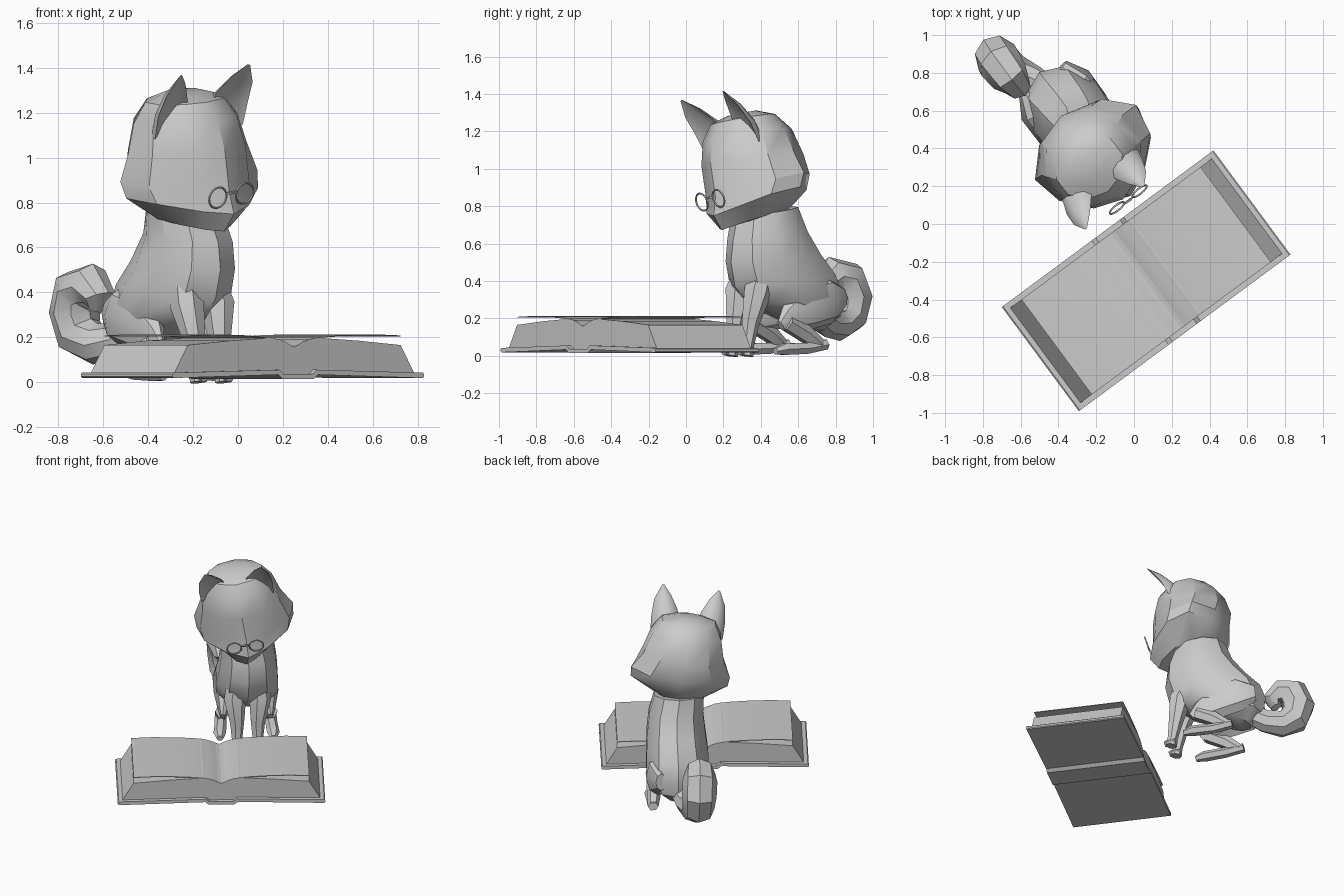
import bpy, bmesh
from math import radians, sin, cos, pi
from mathutils import Matrix, Vector

cube = bpy.data.objects.get("Cube")
if cube:
    bpy.data.objects.remove(cube, do_unlink=True)

grey = bpy.data.materials.new("light_grey")
grey.use_nodes = True
colour = (0.6, 0.6, 0.6, 1)
grey.diffuse_color = colour
grey.node_tree.nodes["Principled BSDF"].inputs["Base Color"].default_value = colour

# The whole scene is turned about z; the head also rolls sideways
TURN = Matrix.Rotation(radians(36.5), 4, "Z")
PIVOT = Vector((0.04, 0.4, 0.85))
HEAD = (TURN @ Matrix.Translation(PIVOT)
        @ Matrix.Rotation(radians(-7.5), 4, "Y") @ Matrix.Translation(-PIVOT))


def finish(name, bm, matrix, angle):
    bmesh.ops.recalc_face_normals(bm, faces=bm.faces)
    mesh = bpy.data.meshes.new(name)
    bm.to_mesh(mesh)
    bm.free()
    mesh.transform(matrix)
    mesh.materials.append(grey)
    ob = bpy.data.objects.new(name, mesh)
    bpy.context.collection.objects.link(ob)
    bpy.ops.object.select_all(action="DESELECT")
    ob.select_set(True)
    bpy.context.view_layer.objects.active = ob
    bpy.ops.object.shade_smooth_by_angle(angle=radians(angle))


def skin(name, rings, matrix, angle=28, closed=False):
    """Join rings of points into a surface, capped unless it is a closed loop."""
    bm = bmesh.new()
    loops = [[bm.verts.new(p) for p in ring] for ring in rings]
    n = len(loops[0])
    pairs = list(zip(loops, loops[1:]))
    if closed:
        pairs.append((loops[-1], loops[0]))
    for a, b in pairs:
        for i in range(n):
            j = (i + 1) % n
            bm.faces.new((a[i], a[j], b[j], b[i]))
    if not closed:
        bm.faces.new(loops[0])
        bm.faces.new(loops[-1])
    finish(name, bm, matrix, angle)


def oval(cx, hw, yf, zf, yb, zb, lift=0, pinch=0, n=10):
    """Tilted oval: front and back points, half width, raised sides, pinched front."""
    pts = []
    for i in range(n):
        t = 2 * pi * i / n
        s = (1 - cos(t)) / 2
        x = cx + hw * sin(t) * (1 - pinch * max(0, cos(t)))
        pts.append((x, yf + (yb - yf) * s, zf + (zb - zf) * s + lift * sin(t) ** 2))
    return pts


def tube(name, path, n=7, wide=1.0, matrix=TURN, angle=35):
    """Tapered tube along points given as x, y, z, radius."""
    rings = []
    for i, p in enumerate(path):
        a, b = path[max(i - 1, 0)], path[min(i + 1, len(path) - 1)]
        along = (Vector(b[:3]) - Vector(a[:3])).normalized()
        side = Vector((1, 0, 0))
        side = (side - along * side.dot(along)).normalized()
        other = along.cross(side)
        rings.append([Vector(p[:3]) + p[3] * (side * wide * cos(2 * pi * k / n)
                      + other * sin(2 * pi * k / n)) for k in range(n)])
    skin(name, rings, matrix, angle)


def extrude(name, outline, y0, y1, angle=28):
    """Sweep an x-z outline from y0 to y1."""
    skin(name, [[(x, y, z) for x, z in outline] for y in (y0, y1)], TURN, angle)


# Body: seated, broad hips, full chest, neck
skin("body", [
    oval(0.07, 0.10, 0.62, 0.19, 0.84, 0.13),
    oval(0.075, 0.19, 0.50, 0.23, 0.93, 0.21),
    oval(0.075, 0.22, 0.36, 0.28, 0.945, 0.33),
    oval(0.075, 0.218, 0.27, 0.37, 0.905, 0.44),
    oval(0.08, 0.205, 0.24, 0.50, 0.80, 0.55),
    oval(0.08, 0.19, 0.255, 0.62, 0.71, 0.67),
    oval(0.06, 0.175, 0.30, 0.75, 0.66, 0.80)], TURN, 34)

# Head: jaw band flaring to pointed cheeks, then a domed skull
skin("head", [
    oval(0.04, 0.17, 0.19, 0.67, 0.60, 0.76, 0.02, 0.4),
    oval(0.06, 0.345, 0.13, 0.745, 0.66, 0.85, 0.05, 0.45),
    oval(0.062, 0.353, 0.15, 0.845, 0.685, 0.94, 0.03, 0.32),
    oval(0.055, 0.285, 0.14, 1.03, 0.69, 1.06, 0, 0.1),
    oval(0.05, 0.245, 0.165, 1.16, 0.64, 1.2),
    oval(0.045, 0.19, 0.22, 1.25, 0.55, 1.285),
    oval(0.04, 0.09, 0.31, 1.29, 0.46, 1.31)], HEAD, 32)


# Ears: cupped towards the front and swept forward
def ear(name, s):
    rings = []
    for x, y, z, w in ((0.15, 0.30, 1.15, 0.095), (0.165, 0.25, 1.25, 0.085),
                       (0.185, 0.185, 1.33, 0.055), (0.19, 0.13, 1.395, 0.006)):
        ring = []
        for k in range(10):
            t = 2 * pi * k / 10
            depth = sin(t) * 0.9 if k < 5 else -sin(t) * 0.25
            ring.append((0.04 + s * (x + w * cos(t)), y + w * depth,
                         z - 0.35 * w * cos(t)))
        rings.append(ring)
    skin(name, rings, HEAD, 40)


# Spectacles: two rims joined by a bridge, leaning forward at the top
def rim(name, cx):
    tilt = Matrix.Translation((cx, 0.122, 0.83)) @ Matrix.Rotation(radians(17), 4, "X")
    rings = []
    for i in range(24):
        t = 2 * pi * i / 24
        rings.append([])
        for k in range(6):
            a = 2 * pi * k / 6
            r = 0.048 + 0.005 * cos(a)
            rings[-1].append(tilt @ Vector((r * cos(t), 0.005 * sin(a), r * sin(t))))
    skin(name, rings, HEAD, 60, closed=True)


for side, s in (("left", 1), ("right", -1)):
    ear(side + "_ear", s)
    rim(side + "_spectacle_rim", 0.050 + s * 0.075)
    # Front leg tapering from inside the chest to a small paw
    x = 0.07 + s * 0.07
    tube(side + "_front_leg", [
        (x - s * 0.01, 0.42, 0.50, 0.07), (x + s * 0.015, 0.36, 0.34, 0.078),
        (x, 0.325, 0.18, 0.05), (x, 0.305, 0.06, 0.036), (x, 0.295, 0.0, 0.04)])
    tube(side + "_front_paw", [
        (x, 0.33, 0.028, 0.027), (x, 0.285, 0.028, 0.028), (x, 0.25, 0.018, 0.018)], 6, 1.3)
    # Hind leg: broad thigh forward to the knee, shin back to the heel, flat foot
    x = 0.07 + s * 0.15
    tube(side + "_thigh", [
        (x - s * 0.03, 0.90, 0.31, 0.06), (x - s * 0.01, 0.79, 0.30, 0.13),
        (x - s * 0.01, 0.64, 0.26, 0.125), (x, 0.52, 0.20, 0.075),
        (x + s * 0.01, 0.46, 0.16, 0.03)], 8, 0.62)
    tube(side + "_shin", [
        (x + s * 0.01, 0.50, 0.18, 0.05), (x + s * 0.01, 0.62, 0.12, 0.05),
        (x + s * 0.02, 0.72, 0.05, 0.036)], 6)
    tube(side + "_hind_foot", [
        (x + s * 0.02, 0.75, 0.06, 0.03), (x + s * 0.02, 0.62, 0.04, 0.034),
        (x + s * 0.03, 0.47, 0.035, 0.035), (x + s * 0.03, 0.41, 0.024, 0.02)], 6, 1.2)

tube("spectacle_bridge", [
    (0.050, 0.118, 0.838, 0.006), (0.050, 0.114, 0.848, 0.006)], 6, 4.5, HEAD)

# Tail: curls up and back into itself
tube("tail", [
    (0.06, 0.84, 0.22, 0.07), (0.02, 0.93, 0.18, 0.082), (-0.03, 1.03, 0.17, 0.093),
    (-0.055, 1.115, 0.215, 0.108), (-0.06, 1.143, 0.31, 0.116), (-0.065, 1.105, 0.405, 0.117),
    (-0.065, 1.02, 0.425, 0.105), (-0.06, 0.96, 0.375, 0.075), (-0.06, 0.985, 0.325, 0.035)],
    8, 1.0)

# Open book, centred on its spine
BX, BY = -0.127, -0.28


def both_sides(half):
    """Mirror an outline half, listed from the outer edge to the middle."""
    return [(BX - x, z) for x, z in half] + [(BX + x, z) for x, z in reversed(half)]


# Cover with chamfered outer edges, rising to the hinges and dropping to the spine
cover_top = both_sides([(0.697, 0.036), (0.690, 0.042), (0.105, 0.055), (0.08, 0.036)])
cover_base = both_sides([(0.697, 0.024), (0.690, 0.018), (0.11, 0.033), (0.085, 0.014)])
extrude("book_cover", cover_top + cover_base[::-1], BY - 0.343, BY + 0.343)

block_top = both_sides([(0.59, 0.165), (0.35, 0.185), (0.12, 0.198), (0.05, 0.18), (0.0, 0.155)])
block_base = both_sides([(0.665, 0.04), (0.105, 0.053), (0.08, 0.034)])
extrude("page_block", block_top + block_base[::-1], BY - 0.313, BY + 0.313, 15)

# Loose top sheets that lift off the block towards their outer edges
sheet = [(0.59, 0.208), (0.45, 0.213), (0.3, 0.21), (0.17, 0.203), (0.08, 0.19), (0.0, 0.157)]
sheet_top = both_sides(sheet)
sheet_base = both_sides([(x, z - 0.004) for x, z in sheet])
extrude("top_sheets", sheet_top + sheet_base[::-1], BY - 0.313, BY + 0.313, 40)
